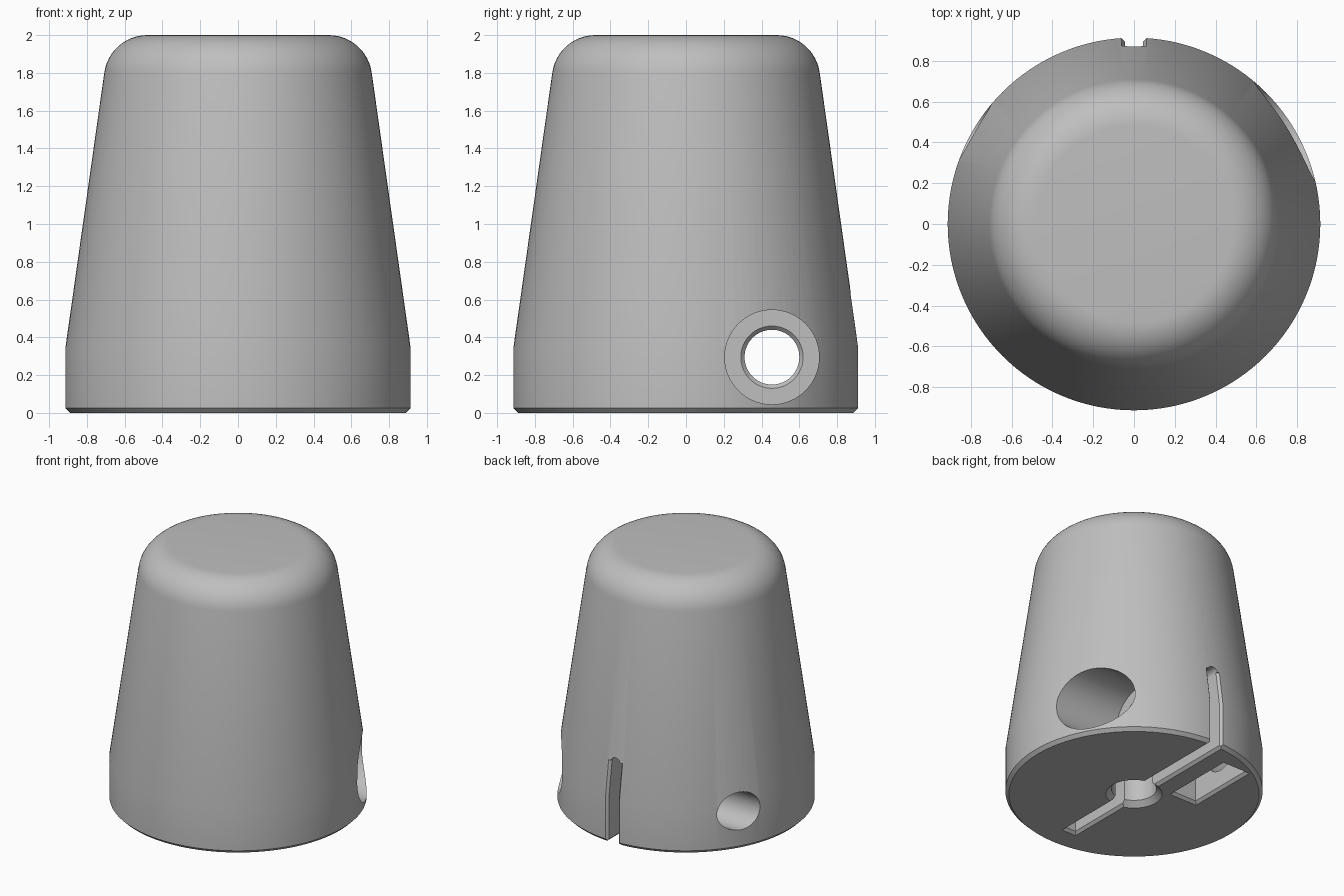
import bpy, bmesh
from math import sin, cos, pi, radians

if "Cube" in bpy.data.objects:
    bpy.data.objects.remove(bpy.data.objects["Cube"], do_unlink=True)

grey = bpy.data.materials.new("mid_grey")
grey.use_nodes = True
colour = (0.52, 0.52, 0.52, 1)
grey.diffuse_color = colour
grey.node_tree.nodes["Principled BSDF"].inputs["Base Color"].default_value = colour


def loft(name, rings):
    """Closed solid through matching rings of points, capped at both ends."""
    bm = bmesh.new()
    loops = [[bm.verts.new(p) for p in ring] for ring in rings]
    n = len(loops[0])
    for a, b in zip(loops, loops[1:]):
        for i in range(n):
            j = (i + 1) % n
            bm.faces.new((a[i], a[j], b[j], b[i]))
    bm.faces.new(loops[0])
    bm.faces.new(loops[-1])
    bmesh.ops.recalc_face_normals(bm, faces=bm.faces)
    mesh = bpy.data.meshes.new(name)
    bm.to_mesh(mesh)
    bm.free()
    mesh.materials.append(grey)
    obj = bpy.data.objects.new(name, mesh)
    bpy.context.collection.objects.link(obj)
    return obj


def circle(r, n):
    return [(r * cos(2 * pi * i / n), r * sin(2 * pi * i / n)) for i in range(n)]


def lathe(name, profile, n):
    return loft(name, [[(x, y, z) for x, y in circle(r, n)] for r, z in profile])


def cross_hole(name, profile):
    """Round cutter along x on the screw axis; profile is (radius, x)."""
    return loft(name, [[(x, SCREW_Y + u, SCREW_Z + v) for u, v in circle(r, 64)]
                       for r, x in profile])


def bottom_bevel(name, cx, cy, hx, hy):
    """Tapered block that chamfers a rectangular opening in the underside."""
    rings = []
    for z, grow in ((-0.02, 0.04), (0.03, -0.01)):
        a, b = hx + grow, hy + grow
        rings.append([(cx - a, cy - b, z), (cx + a, cy - b, z),
                      (cx + a, cy + b, z), (cx - a, cy + b, z)])
    return loft(name, rings)


SCREW_Y, SCREW_Z = 0.455, 0.295
BASE_R, WAIST_Z = 0.913, 0.35
SLOT_W, SLOT_TOP, SLOT_END = 0.043, 0.66, -0.70

# Knob body: chamfered foot, short cylinder, taper, rounded shoulder
fillet = 0.23
profile = [(BASE_R - 0.025, 0), (BASE_R, 0.025), (BASE_R, WAIST_Z)]
for i in range(13):
    a = radians(8 + 82 * i / 12)
    profile.append((0.48 + fillet * cos(a), 2 - fillet + fillet * sin(a)))
knob = lathe("knob_body", profile, 128)

# Shaft bore with a chamfered mouth
cutters = [
    lathe("shaft_bore", [(0.16, -0.1), (0.16, 0.9)], 64),
    lathe("shaft_mouth", [(0.22, -0.02), (0.15, 0.05)], 64),
]

# Clamping slot with an arched roof, running out through the back
arch = [(-SLOT_W, -0.1), (SLOT_W, -0.1)]
for i in range(9):
    a = pi * i / 8
    arch.append((SLOT_W * cos(a), SLOT_TOP - SLOT_W + SLOT_W * sin(a)))
cutters.append(loft("clamp_slot", [[(x, y, z) for x, z in arch] for y in (SLOT_END, 1.2)]))
cutters.append(bottom_bevel("slot_bevel", 0, (SLOT_END + 1.2) / 2,
                            SLOT_W, (1.2 - SLOT_END) / 2))

# Chamfer on the slot's upright edges, following the outer wall
slope = 0.141
rings = []
for z in (-0.1, WAIST_Z, SLOT_TOP - 0.03):
    r = BASE_R - max(0, z - WAIST_Z) * slope
    a, b = SLOT_W - 0.01, SLOT_W + 0.04
    rings.append([(-a, r - 0.03, z), (a, r - 0.03, z), (b, r + 0.02, z), (-b, r + 0.02, z)])
cutters.append(loft("slot_edge_bevel", rings))

# Clamp screw passage, head recess and the bevel at its seat
cutters.append(cross_hole("screw_passage", [(0.145, -1.2), (0.145, 0.5)]))
cutters.append(cross_hole("screw_head_recess", [(0.25, 0.34), (0.25, 1.2)]))
cutters.append(cross_hole("screw_seat_bevel", [(0.135, 0.31), (0.185, 0.36)]))

# Captive nut pocket with a pointed roof, open below
half = 0.275
nut = [(-half, -0.5), (half, -0.5), (half, half * 0.577), (0, half * 1.155), (-half, half * 0.577)]
cutters.append(loft("nut_pocket", [[(x, SCREW_Y + u, SCREW_Z + v) for u, v in nut]
                                   for x in (-0.42, -0.22)]))
cutters.append(bottom_bevel("nut_pocket_bevel", -0.32, SCREW_Y, 0.1, half))

# Cut every opening, then drop the cutters
bpy.ops.object.select_all(action='DESELECT')
bpy.context.view_layer.objects.active = knob
knob.select_set(True)
for cutter in cutters:
    cutter.hide_render = True
    mod = knob.modifiers.new("cut", 'BOOLEAN')
    mod.operation = 'DIFFERENCE'
    mod.solver = 'EXACT'
    mod.object = cutter
    bpy.ops.object.modifier_apply(modifier=mod.name)
    bpy.data.objects.remove(cutter, do_unlink=True)

bpy.ops.object.shade_smooth_by_angle(angle=radians(30))
